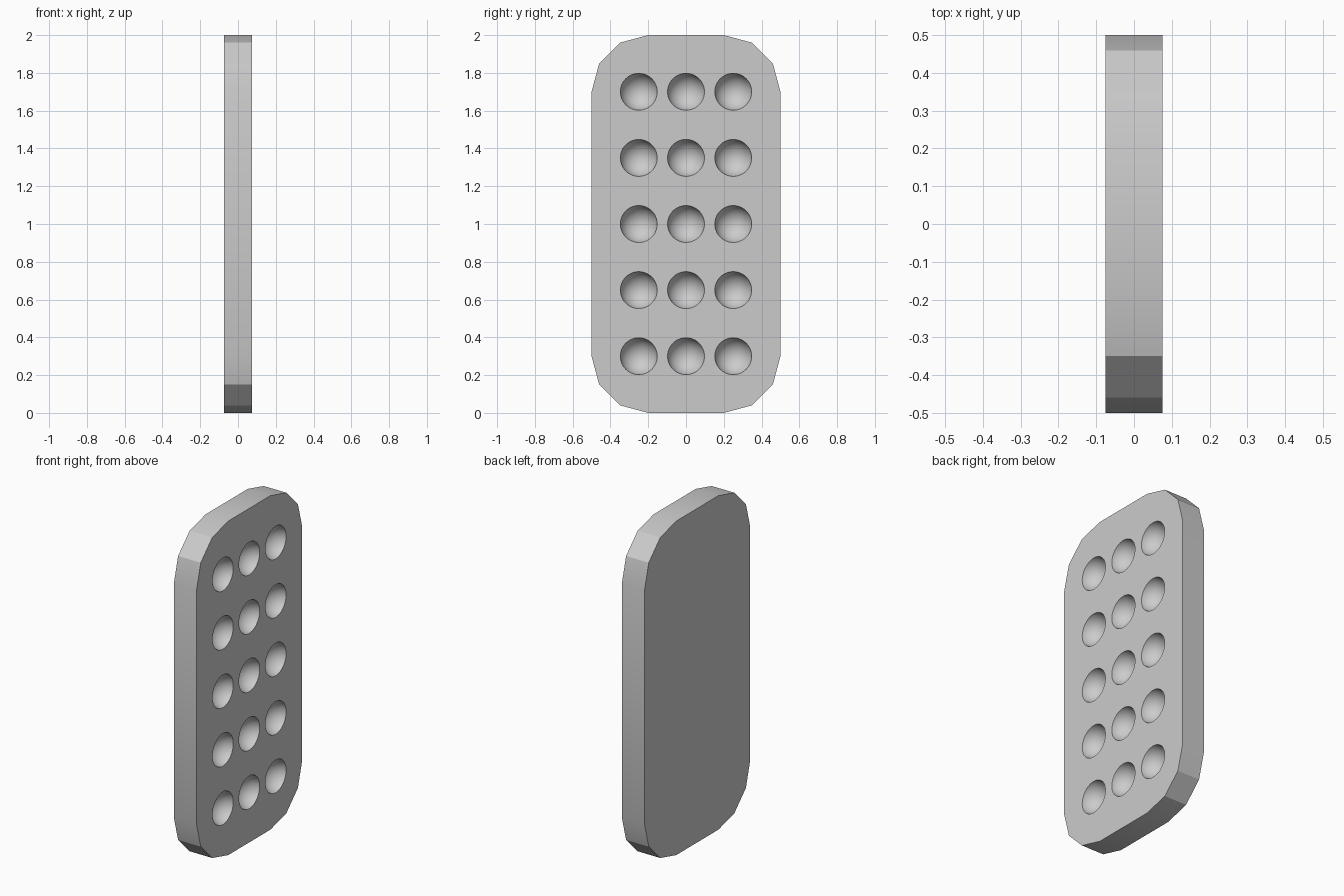
import bpy, bmesh
from math import radians, cos, sin
from mathutils import Matrix, Vector

if "Cube" in bpy.data.objects:
    bpy.data.objects.remove(bpy.data.objects["Cube"])

T, R = 0.075, 0.3          # half thickness, corner radius
HOLE_R, HOLE_X = 0.1, 0.095  # dimple sphere radius and centre depth


def make_object(name, bm):
    mesh = bpy.data.meshes.new(name)
    bm.to_mesh(mesh)
    bm.free()
    obj = bpy.data.objects.new(name, mesh)
    bpy.context.collection.objects.link(obj)
    return obj


# Slab: rounded rectangle with three facets per corner, extruded along x
bm = bmesh.new()
corners = [(0.2, 1.7), (-0.2, 1.7), (-0.2, 0.3), (0.2, 0.3)]
outline = []
for i, (cy, cz) in enumerate(corners):
    for k in range(4):
        a = radians(90 * i + 30 * k)
        outline.append(bm.verts.new((-T, cy + R * cos(a), cz + R * sin(a))))
face = bm.faces.new(outline)
ext = bmesh.ops.extrude_face_region(bm, geom=[face])
bmesh.ops.translate(bm, vec=Vector((2 * T, 0, 0)),
                    verts=[v for v in ext["geom"] if isinstance(v, bmesh.types.BMVert)])
bmesh.ops.recalc_face_normals(bm, faces=bm.faces)
slab = make_object("dimpled_slab", bm)

# Cutter: 3 x 5 grid of spheres, poles along x
bm = bmesh.new()
for col in range(3):
    for row in range(5):
        place = (Matrix.Translation((HOLE_X, (col - 1) * 0.25, 0.3 + row * 0.35))
                 @ Matrix.Rotation(radians(90), 4, 'Y'))
        bmesh.ops.create_uvsphere(bm, u_segments=48, v_segments=24,
                                  radius=HOLE_R, matrix=place)
cutter = make_object("dimple_cutter", bm)

# Cut the dimples and apply
mod = slab.modifiers.new("dimples", 'BOOLEAN')
mod.operation = 'DIFFERENCE'
mod.solver = 'EXACT'
mod.object = cutter
bpy.context.view_layer.objects.active = slab
slab.select_set(True)
bpy.ops.object.modifier_apply(modifier=mod.name)
bpy.data.objects.remove(cutter, do_unlink=True)
bpy.ops.object.shade_smooth_by_angle(angle=radians(25))
